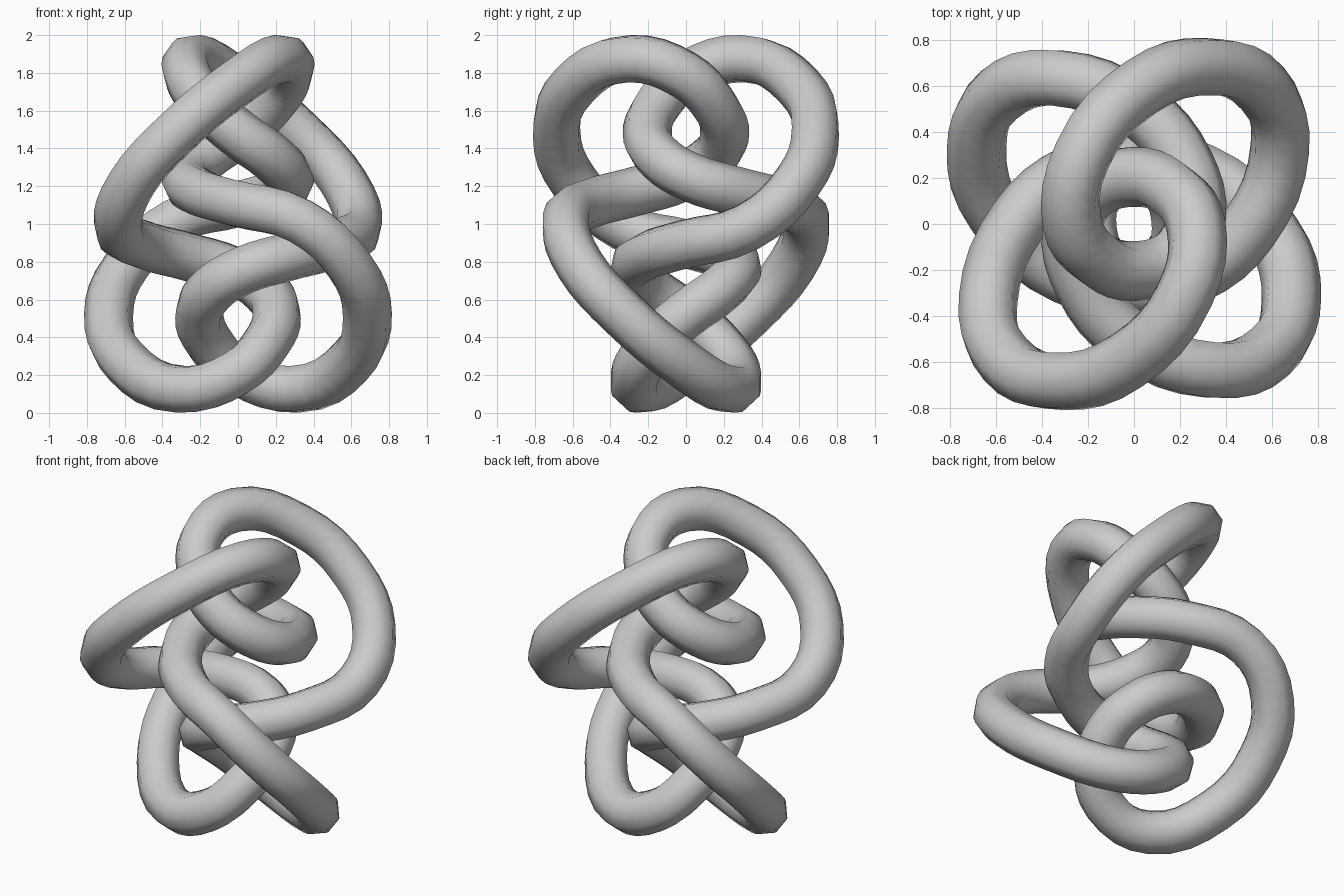
import bpy

cube = bpy.data.objects.get("Cube")
if cube:
    bpy.data.objects.remove(cube)

TUBE = 0.13

# One quarter of the knot's centre line
QUARTER = [
    (-0.635, -0.33, 0.985), (-0.56, -0.59, 1.22), (-0.33, -0.685, 1.48),
    (-0.03, -0.595, 1.73), (0.225, -0.30, 1.875), (0.27, -0.01, 1.79),
    (0.165, 0.15, 1.63), (0.0, 0.205, 1.48), (-0.18, 0.14, 1.35),
    (-0.27, -0.03, 1.245), (-0.22, -0.26, 1.175), (-0.02, -0.5, 1.11),
]


def turn_and_flip(points):
    """Quarter turn about the vertical, mirrored through mid height."""
    return [(-y, x, 2 - z) for x, y, z in points]


path, quarter = [], QUARTER
for _ in range(4):
    path += quarter
    quarter = turn_and_flip(quarter)

# Closed smooth curve with an eight-sided tube
curve = bpy.data.curves.new("knot_tube", "CURVE")
curve.dimensions = "3D"
curve.resolution_u = 4
curve.bevel_depth = TUBE
curve.bevel_resolution = 2
curve.twist_mode = "MINIMUM"
spline = curve.splines.new("BEZIER")
spline.bezier_points.add(len(path) - 1)
for point, co in zip(spline.bezier_points, path):
    point.co = co
    point.handle_left_type = point.handle_right_type = "AUTO"
spline.use_cyclic_u = True

knot = bpy.data.objects.new("knot_tube", curve)
bpy.context.collection.objects.link(knot)
bpy.ops.object.select_all(action="DESELECT")
knot.select_set(True)
bpy.context.view_layer.objects.active = knot
bpy.ops.object.convert(target="MESH")
knot = bpy.context.object
bpy.ops.object.shade_smooth()

# Plain grey finish
grey = bpy.data.materials.new("grey")
grey.use_nodes = True
colour = (0.6, 0.6, 0.6, 1)
grey.diffuse_color = colour
grey.node_tree.nodes["Principled BSDF"].inputs["Base Color"].default_value = colour
knot.data.materials.clear()
knot.data.materials.append(grey)
